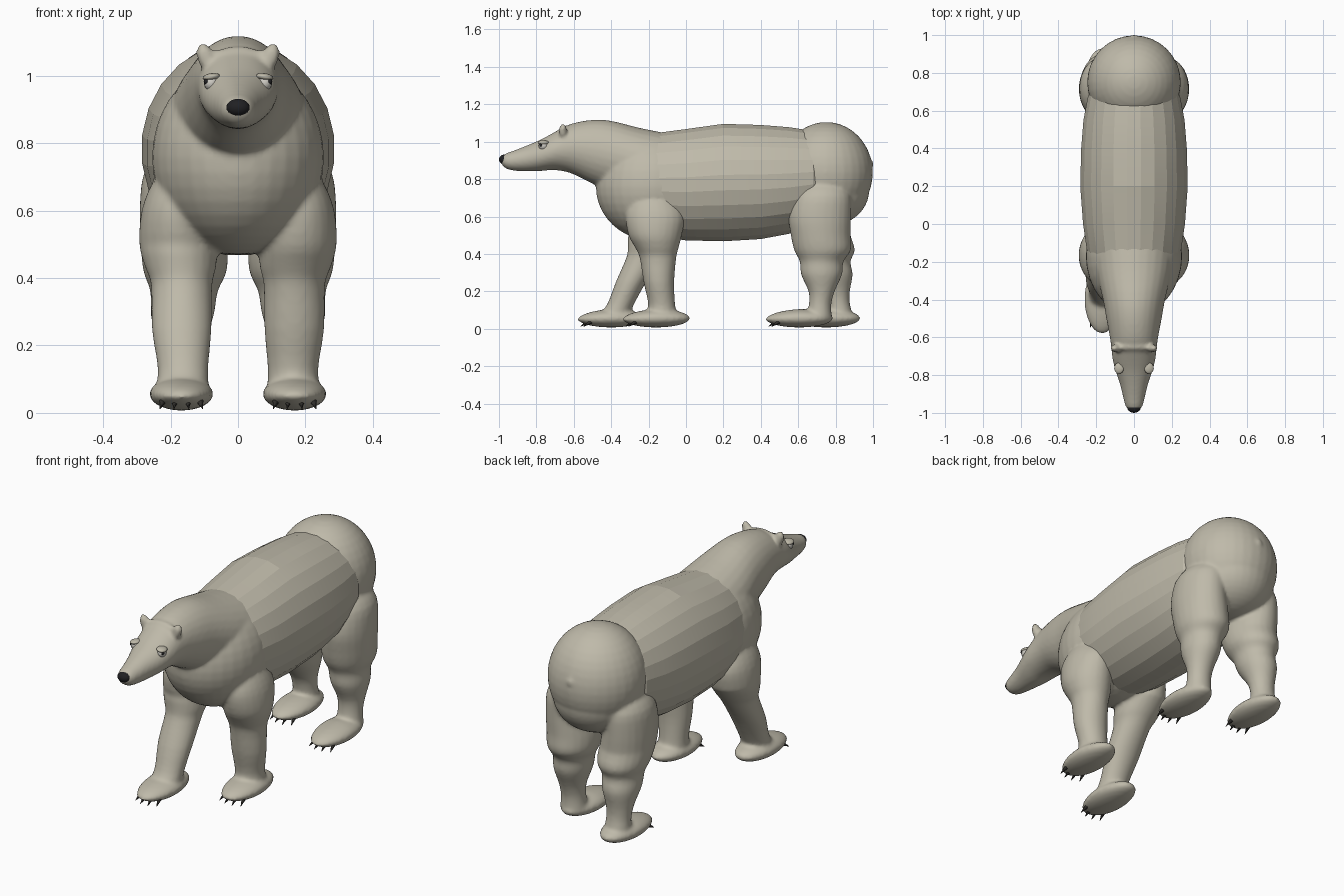
import bpy, bmesh, math
from mathutils import Vector, Matrix

old = bpy.data.objects.get("Cube")
if old:
    bpy.data.objects.remove(old, do_unlink=True)


def material(name, rgb):
    m = bpy.data.materials.new(name)
    m.use_nodes = True
    m.diffuse_color = (*rgb, 1)
    bsdf = m.node_tree.nodes["Principled BSDF"]
    bsdf.inputs["Base Color"].default_value = (*rgb, 1)
    bsdf.inputs["Roughness"].default_value = 0.8
    return m


FUR = material("warm grey fur", (0.52, 0.49, 0.40))
BLACK = material("black nose", (0.015, 0.015, 0.017))
CLAW = material("dark claw", (0.03, 0.028, 0.025))
WHITE = material("eye white", (0.62, 0.6, 0.55))


def finish(name, bm, mat, angle=45):
    bmesh.ops.recalc_face_normals(bm, faces=bm.faces)
    me = bpy.data.meshes.new(name)
    bm.to_mesh(me)
    bm.free()
    me.materials.append(mat)
    ob = bpy.data.objects.new(name, me)
    bpy.context.collection.objects.link(ob)
    bpy.ops.object.select_all(action='DESELECT')
    bpy.context.view_layer.objects.active = ob
    ob.select_set(True)
    bpy.ops.object.shade_smooth_by_angle(angle=math.radians(angle))
    return ob


def spline(rows, steps):
    """Smoothly interpolate rows of section values."""
    out = []
    for i in range(len(rows) - 1):
        p = [Vector(rows[min(max(k, 0), len(rows) - 1)]) for k in range(i - 1, i + 3)]
        for s in range(steps):
            t = s / steps
            out.append(0.5 * (2 * p[1] + (p[2] - p[0]) * t
                              + (2 * p[0] - 5 * p[1] + 4 * p[2] - p[3]) * t ** 2
                              + (3 * p[1] - p[0] - 3 * p[2] + p[3]) * t ** 3))
    return out + [Vector(rows[-1])]


def loft(name, rings, sides, angle=45):
    """Skin rings given as (centre, radius vector a, radius vector b)."""
    bm = bmesh.new()
    loops = []
    for c, a, b in rings:
        turns = [2 * math.pi * (k + 0.5) / sides for k in range(sides)]
        loops.append([bm.verts.new(c + a * math.cos(t) + b * math.sin(t)) for t in turns])
    for lo, hi in zip(loops, loops[1:]):
        for k in range(sides):
            n = (k + 1) % sides
            bm.faces.new((lo[k], lo[n], hi[n], hi[k]))
    bm.faces.new(loops[0])
    bm.faces.new(loops[-1])
    return finish(name, bm, FUR, angle)


def along_y(name, rows, sides, steps, angle=45):
    """Rows are y, top z, bottom z, half width."""
    rings = [(Vector((0, y, (t + b) / 2)), Vector((w, 0, 0)), Vector((0, 0, (t - b) / 2)))
             for y, t, b, w in spline(rows, steps)]
    return loft(name, rings, sides, angle)


def ellipsoid(name, centre, radii, mat=FUR, segs=32, rings=20, turn=None):
    bm = bmesh.new()
    bmesh.ops.create_uvsphere(bm, u_segments=segs, v_segments=rings, radius=1)
    m = Matrix.Translation(centre) @ (turn or Matrix()) @ Matrix.Diagonal((*radii, 1))
    bmesh.ops.transform(bm, matrix=m, verts=bm.verts)
    return finish(name, bm, mat, 60)


def blend(name, parts):
    """Fuse overlapping parts into one softly blended skin."""
    bpy.ops.object.select_all(action='DESELECT')
    for ob in parts:
        ob.select_set(True)
    bpy.context.view_layer.objects.active = parts[0]
    bpy.ops.object.join()
    parts[0].name = name
    remesh = parts[0].modifiers.new("fuse", 'REMESH')
    remesh.mode = 'VOXEL'
    remesh.voxel_size = 0.0095
    remesh.use_smooth_shade = True
    soft = parts[0].modifiers.new("soften", 'SMOOTH')
    soft.factor = 0.5
    soft.iterations = 7


# Legs: rows are z, y, y radius, x, x radius
FRONT = [(0.74, -0.17, 0.09, 0.15, 0.06), (0.68, -0.17, 0.13, 0.163, 0.092),
         (0.6, -0.165, 0.158, 0.178, 0.108), (0.5, -0.165, 0.143, 0.177, 0.116),
         (0.43, -0.155, 0.115, 0.17, 0.105), (0.38, -0.15, 0.098, 0.167, 0.091),
         (0.25, -0.145, 0.082, 0.167, 0.089), (0.13, -0.13, 0.072, 0.163, 0.075),
         (0.06, -0.13, 0.085, 0.165, 0.08)]
HIND = [(0.78, 0.73, 0.11, 0.15, 0.08), (0.71, 0.725, 0.155, 0.165, 0.115),
        (0.6, 0.715, 0.167, 0.17, 0.122), (0.5, 0.72, 0.16, 0.16, 0.129),
        (0.42, 0.73, 0.152, 0.157, 0.124), (0.36, 0.725, 0.117, 0.16, 0.1),
        (0.29, 0.725, 0.11, 0.165, 0.094), (0.2, 0.725, 0.07, 0.17, 0.07),
        (0.13, 0.717, 0.06, 0.17, 0.063), (0.06, 0.71, 0.07, 0.17, 0.07)]


def paw(name, x, y):
    """Flat pad narrowing toward the toes, with four claws."""
    ob = ellipsoid(name, (x, y, 0.056), (0.095, 0.182, 0.049))
    for v in ob.data.vertices:
        f = (y - v.co.y) / 0.18
        v.co.z -= 0.01 * max(f, 0) * (v.co.z > 0.05)
    bm = bmesh.new()
    for dx in (-0.058, -0.02, 0.02, 0.058):
        root = Vector((x + dx, y - 0.15 + abs(dx) * 0.45, 0.027))
        aim = Vector((dx * 0.8, -0.2, -0.13)).to_track_quat('Z', 'Y').to_matrix().to_4x4()
        bmesh.ops.create_cone(bm, cap_ends=True, segments=8, radius1=0.013, radius2=0.001, depth=0.055,
                              matrix=Matrix.Translation(root) @ aim)
    finish(name + "_claws", bm, CLAW)
    return ob


def leg(name, rows, side, stride, paw_y):
    """Lower leg swings by the stride below the elbow or knee."""
    rings = []
    for z, y, ry, x, rx in spline(rows, 3):
        swing = stride * min(max((0.5 - z) / 0.37, 0), 1.1)
        rings.append((Vector((side * x, y + swing, z)), Vector((rx, 0, 0)), Vector((0, ry, 0))))
    return [loft(name, rings, 24), paw(name + "_paw", side * 0.168, paw_y)]


# Barrel with long flat facets
along_y("barrel", [(-0.27, 1.01, 0.54, 0.215), (-0.15, 1.05, 0.49, 0.25), (0, 1.07, 0.47, 0.272),
                   (0.2, 1.098, 0.465, 0.287), (0.4, 1.092, 0.477, 0.282), (0.55, 1.08, 0.505, 0.27),
                   (0.68, 1.06, 0.55, 0.245), (0.75, 1.03, 0.6, 0.2)], 24, 1, 9)

# Forequarters: chest, neck, head, ears and front legs
fore = [ellipsoid("chest", (0, -0.17, 0.757), (0.255, 0.312, 0.288))]
fore.append(along_y("neck_and_head", [
    (-0.1, 1.045, 0.62, 0.22), (-0.25, 1.075, 0.68, 0.2), (-0.4, 1.112, 0.735, 0.165),
    (-0.5, 1.117, 0.775, 0.147), (-0.6, 1.10, 0.825, 0.128), (-0.66, 1.075, 0.843, 0.12),
    (-0.72, 1.042, 0.848, 0.113), (-0.78, 1.01, 0.843, 0.097), (-0.85, 0.98, 0.841, 0.074),
    (-0.92, 0.953, 0.845, 0.057), (-0.965, 0.937, 0.857, 0.045), (-0.988, 0.92, 0.883, 0.025)], 28, 3))
fore.append(ellipsoid("ear_ridge", (0, -0.652, 1.04), (0.1, 0.026, 0.046)))
for side in (1, -1):
    fore.append(ellipsoid("ear", (side * 0.096, -0.658, 1.055), (0.026, 0.022, 0.043),
                          turn=Matrix.Rotation(side * 0.35, 4, 'Y')))
fore += leg("left_front_leg", FRONT, 1, 0, -0.16)
fore += leg("right_front_leg", FRONT, -1, -0.22, -0.4)
blend("forequarters", fore)

# Hindquarters: rump, seat, tail nub and hind legs
hind = [ellipsoid("rump", (0, 0.75, 0.835), (0.248, 0.249, 0.27)),
        ellipsoid("seat", (0, 0.765, 0.74), (0.215, 0.215, 0.19)),
        ellipsoid("tail", (0, 0.985, 0.88), (0.024, 0.018, 0.024))]
hind += leg("left_hind_leg", HIND, 1, 0, 0.605)
hind += leg("right_hind_leg", HIND, -1, 0.1, 0.75)
blend("hindquarters", hind)

# Nose
ellipsoid("nose", (0, -0.973, 0.905), (0.035, 0.027, 0.026), BLACK, 20, 12)

# Eyes look forward and outward under a heavy lid
for side, word in ((1, "left"), (-1, "right")):
    look = Vector((side * 0.75, -0.65, 0)).normalized()
    eye = Vector((side * 0.079, -0.763, 0.978))
    ellipsoid(word + "_eyeball", eye, (0.022, 0.025, 0.024), WHITE, 16, 10)
    ellipsoid(word + "_pupil", eye + look * 0.018 + Vector((0, 0, 0.005)), (0.009, 0.009, 0.01), BLACK, 12, 8)
    ellipsoid(word + "_upper_lid", eye + Vector((0, 0, 0.018)), (0.026, 0.03, 0.011), FUR, 16, 10,
              Matrix.Rotation(side * 0.15, 4, 'Y'))
